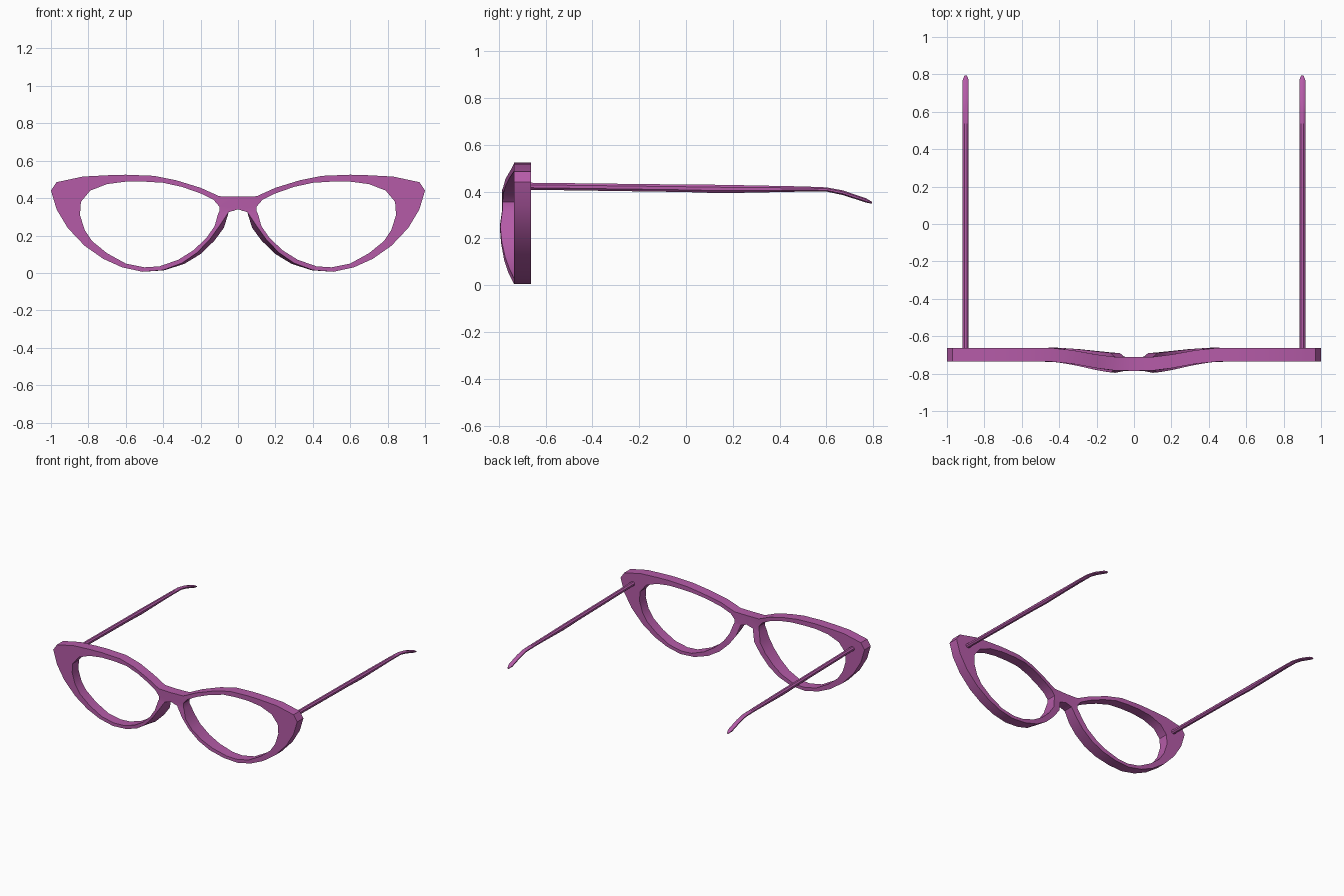
import bpy
import bmesh
import math

# Remove the default cube
default_cube = bpy.data.objects.get("Cube")
if default_cube:
    bpy.data.objects.remove(default_cube, do_unlink=True)

# Single plastic colour
plastic = bpy.data.materials.new("orchid_purple_plastic")
plastic.use_nodes = True
colour = (0.46, 0.105, 0.39, 1)
plastic.diffuse_color = colour
plastic.node_tree.nodes["Principled BSDF"].inputs["Base Color"].default_value = colour

FRONT, BACK = -.735, -.662


def smoothstep(low, high, value):
    t = max(0, min(1, (value - low) / (high - low)))
    return t * t * (3 - 2 * t)


def finish(name, bm):
    """Turn a bmesh into a shaded, coloured object mirrored across x."""
    bmesh.ops.recalc_face_normals(bm, faces=bm.faces)
    mesh = bpy.data.meshes.new(name)
    bm.to_mesh(mesh)
    bm.free()
    mesh.materials.append(plastic)
    obj = bpy.data.objects.new(name, mesh)
    bpy.context.collection.objects.link(obj)
    mirror = obj.modifiers.new("mirror", "MIRROR")
    mirror.use_axis[0] = True
    mirror.use_clip = True
    mirror.merge_threshold = .001
    bpy.ops.object.select_all(action="DESELECT")
    bpy.context.view_layer.objects.active = obj
    obj.select_set(True)
    bpy.ops.object.shade_smooth_by_angle(angle=math.radians(30))
    return obj


# Rim outline: outer x, outer z, lens opening x, lens opening z
rim_outline = [
    (0, .408, .1, .355), (.1, .41, .13, .39), (.2, .455, .2, .425),
    (.33, .495, .3, .46), (.45, .519, .4, .482), (.6, .525, .5, .488),
    (.7, .522, .6, .488), (.83, .515, .7, .475), (.97, .485, .79, .44),
    (1, .44, .84, .38), (.97, .34, .845, .31), (.91, .24, .82, .23),
    (.82, .145, .78, .17), (.72, .075, .7, .105), (.62, .03, .6, .05),
    (.51, .006, .5, .03), (.4, .015, .42, .035), (.3, .052, .32, .07),
    (.22, .107, .24, .12), (.15, .18, .17, .185), (.1, .25, .125, .25),
    (.05, .325, .107, .315), (0, .34, .1, .33),
]


def rim_point(bm, x, z, is_back, is_outer):
    """Place a rim vertex, arching the nose forward and flaring the nose pads."""
    arch = 1 - smoothstep(.06, .46, x)
    pad = (1 - smoothstep(.1, .5, x)) * (1 - smoothstep(.27, .33, z))
    y = (BACK if is_back else FRONT) - .05 * arch
    if is_back:
        y += .02 * pad
        if is_outer:
            x -= .025 * pad
            z = max(0, z - .008 * pad)
    else:
        y -= .012 * pad
    return bm.verts.new((x, y, z))


# Rim and half of the bridge, mirrored into the whole front frame
bm = bmesh.new()
sections = []
for outer_x, outer_z, inner_x, inner_z in rim_outline:
    sections.append([
        rim_point(bm, outer_x, outer_z, False, True),
        rim_point(bm, inner_x, inner_z, False, False),
        rim_point(bm, inner_x, inner_z, True, False),
        rim_point(bm, outer_x, outer_z, True, True),
    ])
for index, section in enumerate(sections):
    following = sections[(index + 1) % len(sections)]
    for side in range(4):
        corner = (side + 1) % 4
        # The wall on the mirror plane stays open so the halves join
        if index == len(sections) - 1 and side == 3:
            continue
        bm.faces.new((section[side], section[corner],
                      following[corner], following[side]))
finish("front_frame", bm)

# Temple stations: y, centre z, half height, half width
temple_stations = [
    (-.68, .423, .015, .016), (0, .414, .016, .016), (.15, .411, .018, .016),
    (.5, .411, .011, .016), (.6, .409, .009, .016), (.67, .395, .01, .016),
    (.77, .362, .009, .016), (.795, .352, .004, .006),
]
SIDES = 8
TEMPLE_X = .9

# Temple arm with a bent ear tip, mirrored to the other side
bm = bmesh.new()
rings = []
for y, centre, half_height, half_width in temple_stations:
    ring = []
    for step in range(SIDES):
        angle = math.tau * (step + .5) / SIDES
        scale = 1 / math.cos(math.pi / SIDES)
        ring.append(bm.verts.new((
            TEMPLE_X + scale * half_width * math.cos(angle),
            y,
            centre + scale * half_height * math.sin(angle))))
    rings.append(ring)
for near, far in zip(rings, rings[1:]):
    for step in range(SIDES):
        after = (step + 1) % SIDES
        bm.faces.new((near[step], near[after], far[after], far[step]))
bm.faces.new(rings[0])
bm.faces.new(rings[-1])
finish("temple_arms", bm)
